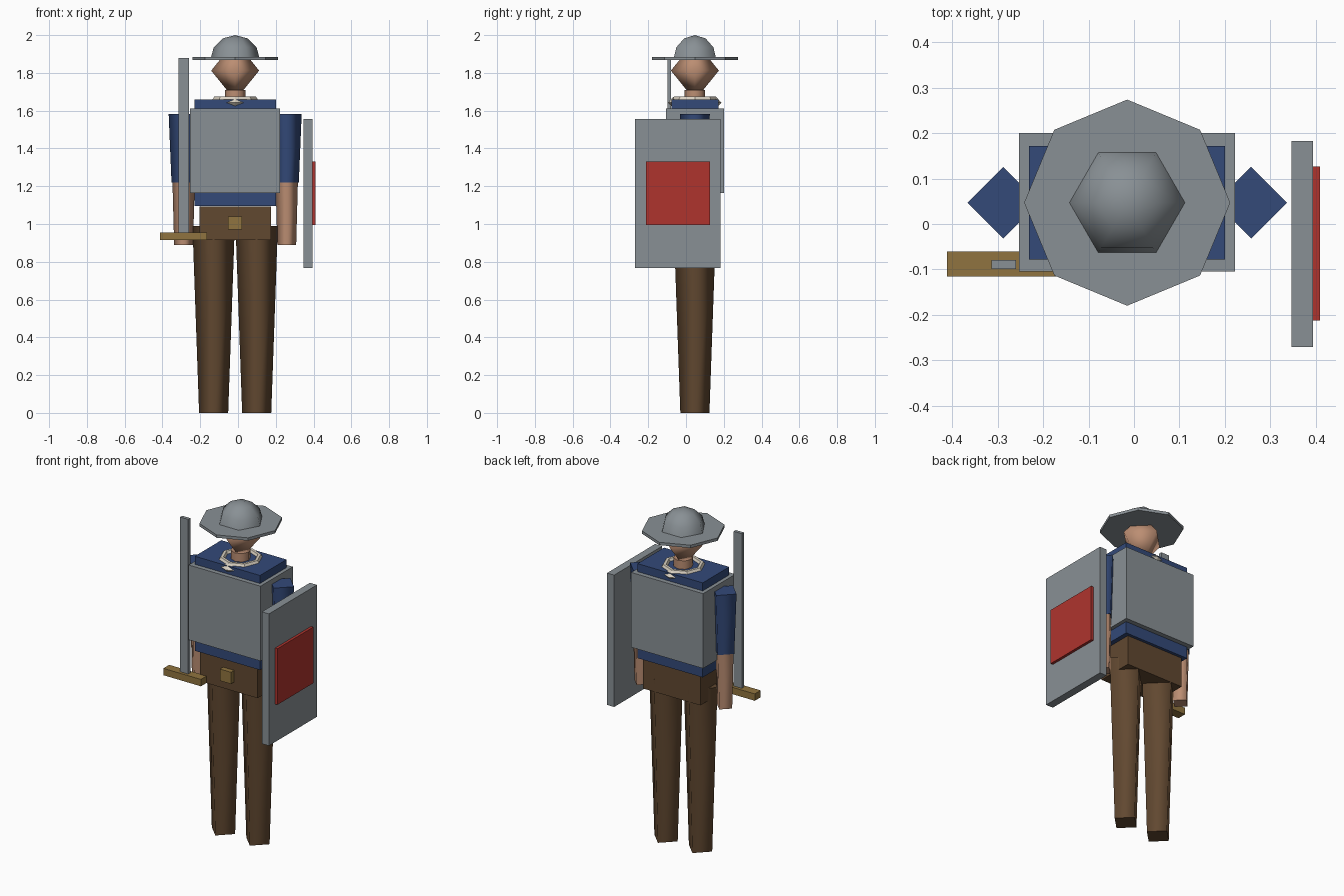
import bpy, bmesh
from math import pi, cos, sin

cube = bpy.data.objects.get("Cube")
if cube:
    bpy.data.objects.remove(cube, do_unlink=True)


def material(name, r, g, b):
    m = bpy.data.materials.new(name)
    m.use_nodes = True
    m.diffuse_color = (r, g, b, 1)
    m.node_tree.nodes["Principled BSDF"].inputs["Base Color"].default_value = (r, g, b, 1)
    return m


steel = material("steel", 0.25, 0.28, 0.30)
blue = material("blue cloth", 0.033, 0.067, 0.19)
red = material("red paint", 0.43, 0.034, 0.027)
skin = material("skin", 0.50, 0.27, 0.17)
brown = material("brown leather", 0.12, 0.065, 0.03)
gold = material("brass", 0.28, 0.175, 0.05)
cream = material("cream cloth", 0.70, 0.64, 0.54)

CX, CY = -0.015, 0.047  # axis of the body


def finish(bm, name, mat):
    bmesh.ops.recalc_face_normals(bm, faces=bm.faces)
    mesh = bpy.data.meshes.new(name)
    bm.to_mesh(mesh)
    bm.free()
    mesh.materials.append(mat)
    ob = bpy.data.objects.new(name, mesh)
    bpy.context.scene.collection.objects.link(ob)
    return ob


def box(name, mat, xs, ys, zs):
    bm = bmesh.new()
    bmesh.ops.create_cube(bm, size=1)
    for v in bm.verts:
        v.co = [(lo + hi) / 2 + c * (hi - lo) for c, (lo, hi) in zip(v.co, (xs, ys, zs))]
    return finish(bm, name, mat)


def turned(name, mat, sides, profile, x=CX, y=CY, smooth=True, stretch=1):
    """Turn a (radius, height) profile about a vertical axis; open ends get flat caps."""
    bm = bmesh.new()
    rings = []
    for r, z in profile:
        count = sides if r else 1
        rings.append([bm.verts.new((x + stretch * r * cos(2 * pi * i / sides),
                                    y + r * sin(2 * pi * i / sides), z)) for i in range(count)])
    for a, b in zip(rings, rings[1:]):
        for i in range(sides):
            j = (i + 1) % sides
            corners = [a[i % len(a)], a[j % len(a)], b[j % len(b)], b[i % len(b)]]
            bm.faces.new(list(dict.fromkeys(corners))).smooth = smooth
    for ring in (rings[0], rings[-1]):
        if len(ring) > 1:
            cap = bm.faces.new(ring)
            for e in cap.edges:
                e.smooth = False
    return finish(bm, name, mat)


# Torso
box("shirt", blue, (-0.231, 0.2), (-0.078, 0.172), (1.095, 1.66))
box("breastplate", steel, (-0.253, 0.222), (-0.105, 0.2), (1.165, 1.612))
box("hips", brown, (-0.205, 0.175), (-0.065, 0.157), (0.915, 1.093))
box("belt_buckle", gold, (-0.053, 0.02), (-0.095, -0.05), (0.97, 1.04))

# Limbs
for side, s in (("left", 1), ("right", -1)):
    turned(side + "_leg", brown, 4, [(0.077, 0), (0.112, 0.99)], x=CX + s * 0.114)
    turned(side + "_sleeve", blue, 4, [(0.064, 1.22), (0.079, 1.582)], x=CX + s * 0.273)
    turned(side + "_forearm", skin, 4, [(0.05, 0.89), (0.059, 1.22)], x=CX + s * 0.273)

# Head and neck
turned("neck", skin, 8, [(0.054, 1.65), (0.054, 1.71)])
turned("head", skin, 4, [(0, 1.655), (0.127, 1.812), (0, 1.969)])

# Neckerchief with a knot front and back
bpy.ops.mesh.primitive_torus_add(major_segments=8, minor_segments=6, major_radius=0.103,
                                 minor_radius=0.016, location=(CX, CY, 1.66))
scarf = bpy.context.object
scarf.name = "neckerchief"
scarf.data.materials.append(cream)
for name, y in (("front_knot", -0.068), ("back_knot", 0.16)):
    turned(name, cream, 4, [(0, 1.615), (0.028, 1.642), (0, 1.672)], y=y, smooth=False, stretch=2.5)

# Helmet
turned("helmet_brim", steel, 8, [(0.227, 1.867), (0.227, 1.884)], smooth=False)
turned("helmet_dome", steel, 6,
       [(0.131 * cos(pi * i / 6), 1.87 + 0.13 * sin(pi * i / 6)) for i in range(3)] + [(0, 2.0)])

# Sword
box("sword_blade", steel, (-0.314, -0.26), (-0.099, -0.079), (0.955, 1.88))
box("sword_guard", gold, (-0.412, -0.164), (-0.116, -0.061), (0.915, 0.956))

# Shield
box("shield", steel, (0.347, 0.394), (-0.271, 0.183), (0.768, 1.556))
box("shield_panel", red, (0.39, 0.41), (-0.213, 0.127), (0.995, 1.33))
